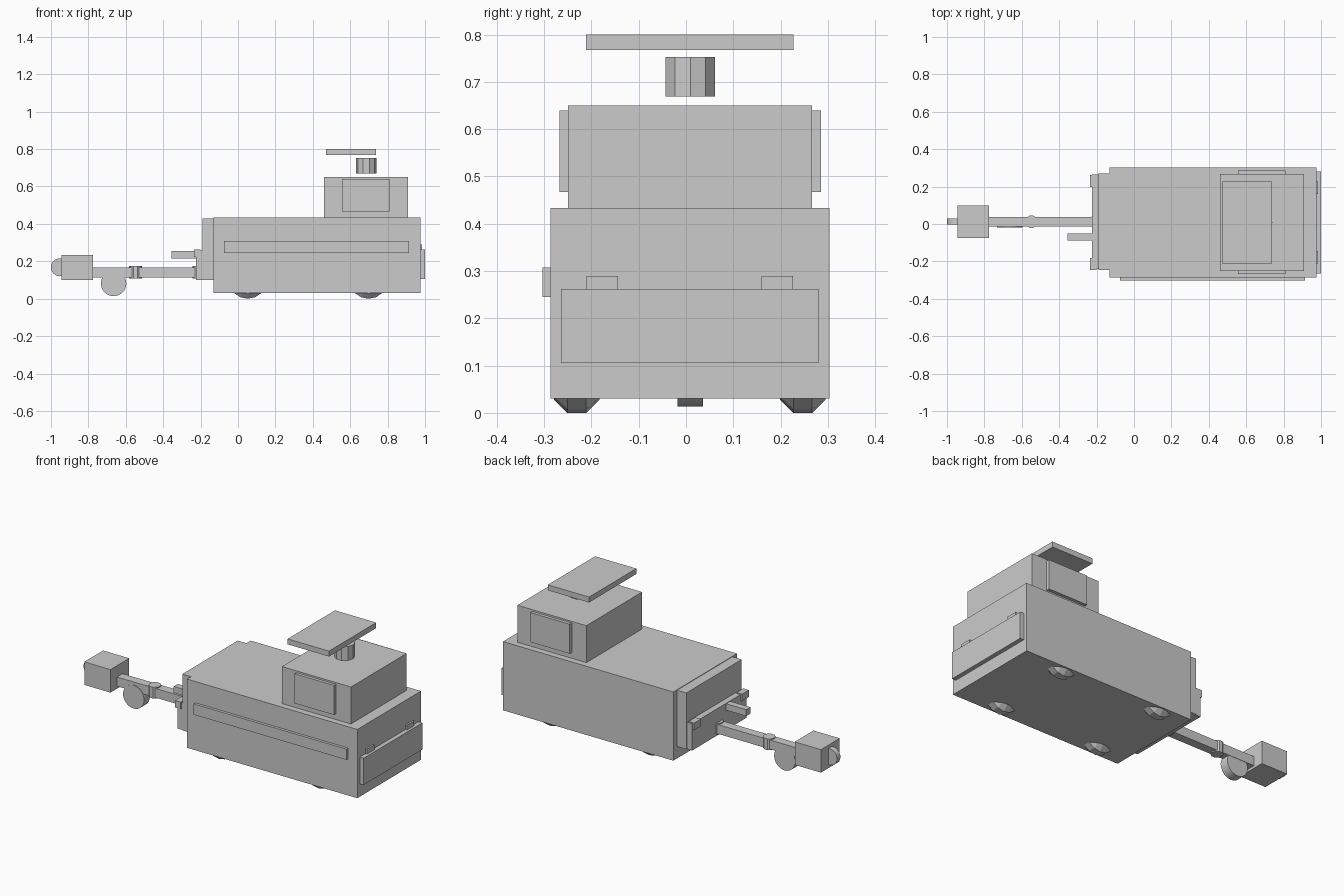
import bpy
from math import pi

if "Cube" in bpy.data.objects:
    bpy.data.objects.remove(bpy.data.objects["Cube"])

CY = 0.008  # centre line of the vehicle


def box(name, x, y, z):
    bpy.ops.mesh.primitive_cube_add(size=1, location=[sum(r) / 2 for r in (x, y, z)])
    o = bpy.context.object
    o.name = name
    o.scale = [r[1] - r[0] for r in (x, y, z)]
    bpy.ops.object.transform_apply(location=False, rotation=False, scale=True)
    return o


def cyl(name, loc, r, depth, sides, along_y=False):
    bpy.ops.mesh.primitive_cylinder_add(
        vertices=sides, radius=r, depth=depth, location=loc,
        rotation=(pi / 2, 0, 0) if along_y else (0, 0, pi / 2))
    o = bpy.context.object
    o.name = name
    return o


# Main body and cab
box("body", (-0.13, 0.975), (-0.287, 0.303), (0.03, 0.433))
box("cab", (0.46, 0.908), (-0.25, 0.266), (0.433, 0.65))
for side, y in (("right", (-0.268, -0.25)), ("left", (0.266, 0.285))):
    box("cab_window_" + side, (0.555, 0.81), y, (0.467, 0.64))
box("side_trim", (-0.075, 0.915), (-0.303, -0.287), (0.245, 0.308))

# Roof post and roof plate
cyl("roof_post", (0.685, CY + 0.001, 0.711), 0.055, 0.083, 10)
box("roof_plate", (0.47, 0.738), (-0.211, 0.227), (0.768, 0.80))

# Rear flap with hinges
box("rear_flap", (0.975, 1.0), (-0.264, 0.28), (0.105, 0.262))
for i, s in enumerate((-1, 1)):
    c = CY + s * 0.185
    box(f"rear_hinge_{i}", (0.97, 0.985), (c - 0.033, c + 0.033), (0.24, 0.29))

# Nose panels, lugs and peg
box("nose_panel", (-0.19, -0.13), (-0.245, 0.269), (0.10, 0.43))
box("bumper", (-0.225, -0.19), (-0.24, 0.264), (0.10, 0.257))
for i, s in enumerate((-1, 1)):
    c = CY + s * 0.222
    box(f"bumper_lug_{i}", (-0.236, -0.2), (c - 0.031, c + 0.031), (0.222, 0.263))
box("nose_peg", (-0.355, -0.22), (-0.089, -0.051), (0.216, 0.254))

# Tow arm with pivots, jockey wheel and coupling
box("tow_arm", (-0.78, -0.21), (-0.014, 0.038), (0.114, 0.168))
for i, x in enumerate((-0.548, -0.21)):
    cyl(f"tow_pivot_{i}", (x, 0.012, 0.141), 0.034, 0.066, 10)
cyl("jockey_wheel", (-0.665, 0.009, 0.082), 0.068, 0.054, 32, True)
box("coupling_block", (-0.945, -0.775), (-0.075, 0.099), (0.10, 0.235))
cyl("coupling_disc", (-0.952, 0.013, 0.168), 0.048, 0.032, 32, True)

# Road wheels, mostly hidden inside the body
for i, x in enumerate((0.052, 0.698)):
    for j, s in enumerate((-1, 1)):
        bpy.ops.mesh.primitive_torus_add(
            location=(x, CY + s * 0.239, 0.1043), rotation=(pi / 2, 0, 0),
            major_radius=0.056, minor_radius=0.0523,
            major_segments=16, minor_segments=8)
        w = bpy.context.object
        w.name = f"road_wheel_{i}_{j}"
        # turn the octagonal section so its flat runs on the ground
        for v in w.data.vertices:
            r = (v.co.x ** 2 + v.co.y ** 2) ** 0.5
            a, b = r - 0.056, v.co.z
            na, nb = a * 0.92388 - b * 0.38268, a * 0.38268 + b * 0.92388
            k = (0.056 + na) / r
            v.co = (v.co.x * k, v.co.y * k, nb)
